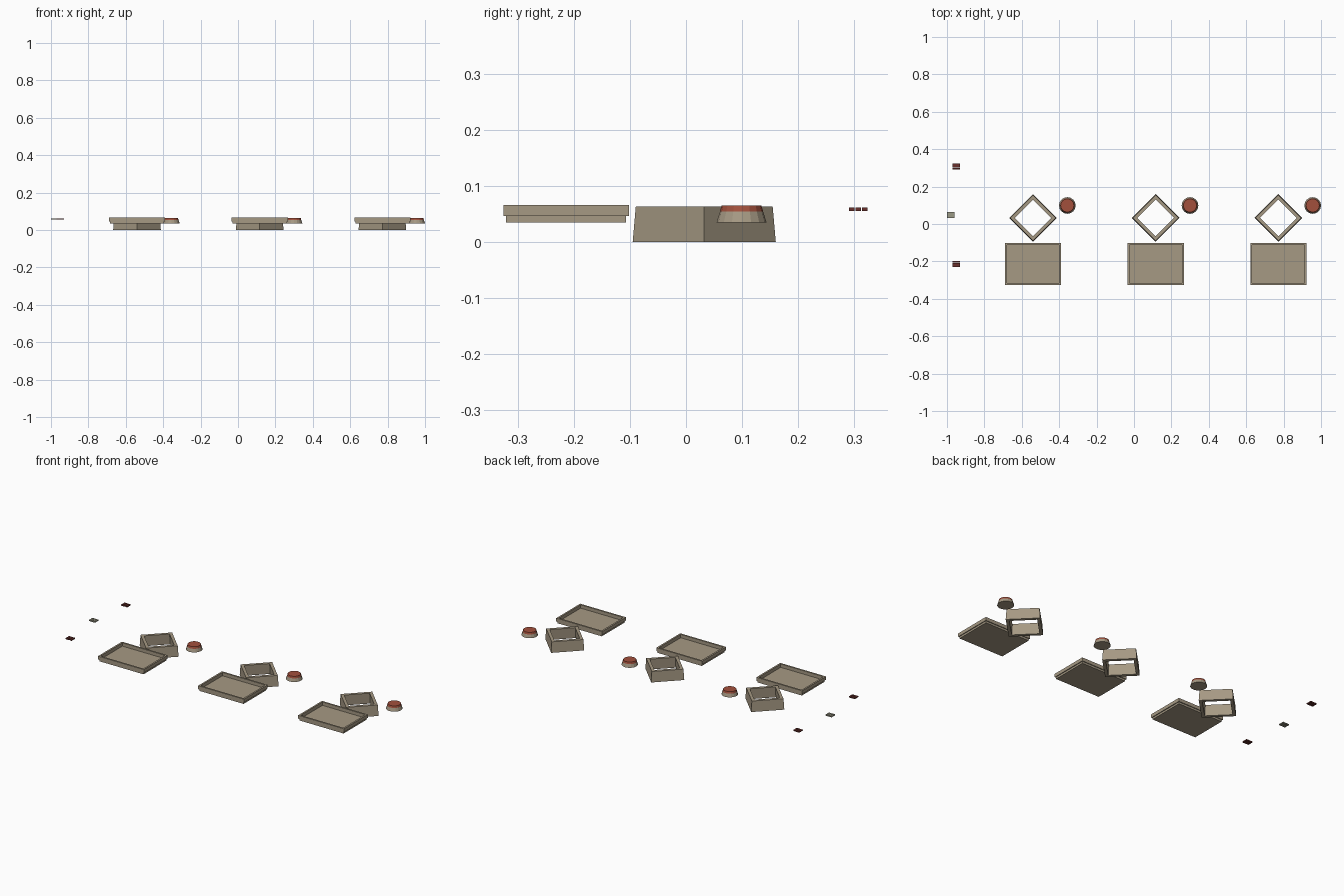
import bpy, math

if "Cube" in bpy.data.objects:
    bpy.data.objects.remove(bpy.data.objects["Cube"])


def material(name, color):
    m = bpy.data.materials.new(name)
    m.diffuse_color = (*color, 1)
    m.use_nodes = True
    m.node_tree.nodes["Principled BSDF"].inputs["Base Color"].default_value = m.diffuse_color
    return m


STONE = material("khaki", (0.38, 0.32, 0.23))
RED = material("brick_red", (0.36, 0.08, 0.045))
DARK_RED = material("dark_red", (0.14, 0.03, 0.025))
SAGE = material("sage", (0.33, 0.32, 0.24))


def mesh_object(name, verts, faces, mat):
    me = bpy.data.meshes.new(name)
    me.from_pydata(verts, [], faces)
    me.materials.append(mat)
    ob = bpy.data.objects.new(name, me)
    bpy.context.collection.objects.link(ob)
    return ob


def boxes(name, specs, mat):
    """One object made of boxes given as (centre, half size)."""
    verts, faces = [], []
    for c, h in specs:
        n = len(verts)
        verts += [(c[0] + sx * h[0], c[1] + sy * h[1], c[2] + sz * h[2])
                  for sz in (-1, 1) for sx, sy in ((-1, -1), (1, -1), (1, 1), (-1, 1))]
        faces += [(n + 3, n + 2, n + 1, n), (n + 4, n + 5, n + 6, n + 7)]
        faces += [(n + i, n + (i + 1) % 4, n + 4 + (i + 1) % 4, n + 4 + i) for i in range(4)]
    return mesh_object(name, verts, faces, mat)


def rings(name, centre, profile, sides, mat, closed=False):
    """Revolve (radius, z) points; closed joins last ring to first, else caps both ends."""
    verts = [(centre[0] + r * math.cos(2 * math.pi * i / sides),
              centre[1] + r * math.sin(2 * math.pi * i / sides), z)
             for r, z in profile for i in range(sides)]
    k = len(profile)
    faces = []
    for a in range(k if closed else k - 1):
        b = (a + 1) % k
        faces += [(a * sides + i, a * sides + (i + 1) % sides,
                   b * sides + (i + 1) % sides, b * sides + i) for i in range(sides)]
    if not closed:
        faces += [tuple(reversed(range(sides))), tuple(range((k - 1) * sides, k * sides))]
    return mesh_object(name, verts, faces, mat)


for n, x in enumerate((-0.54, 0.116, 0.772), 1):
    # shallow tray: base plate with four raised rails on its edges
    cy, hx, hy, t = -0.2135, 0.145, 0.107, 0.005
    boxes(f"tray_base_{n}", [((x, cy, 0.0405), (hx, hy, 0.0055))], STONE)
    boxes(f"tray_rails_{n}",
          [((x, cy + s * hy, 0.056), (hx + t, t, 0.01)) for s in (-1, 1)]
          + [((x + s * hx, cy, 0.056), (t, hy - t, 0.01)) for s in (-1, 1)], STONE)
    # open, tapered square frame turned 45 degrees
    rings(f"square_frame_{n}", (x, 0.0325),
          [(0.1275, 0), (0.122, 0.063), (0.098, 0.063), (0.103, 0)], 4, STONE, closed=True)
    # small tapered pot with red top
    pot = (x + 0.1835, 0.099)
    rings(f"pot_base_{n}", pot, [(0.0445, 0.035), (0.0385, 0.054)], 16, STONE)
    rings(f"pot_top_{n}", pot, [(0.0385, 0.054), (0.0355, 0.065)], 16, RED)

# three small tile patches, three by three
for name, x, y, mat in (("back", -0.95, 0.307, DARK_RED), ("middle", -0.98, 0.048, SAGE),
                        ("front", -0.95, -0.213, DARK_RED)):
    boxes(f"tile_patch_{name}",
          [((x + i * 0.0138, y + j * 0.0115, 0.058), (0.0062, 0.005, 0.003))
           for i in (-1, 0, 1) for j in (-1, 0, 1)], mat)
